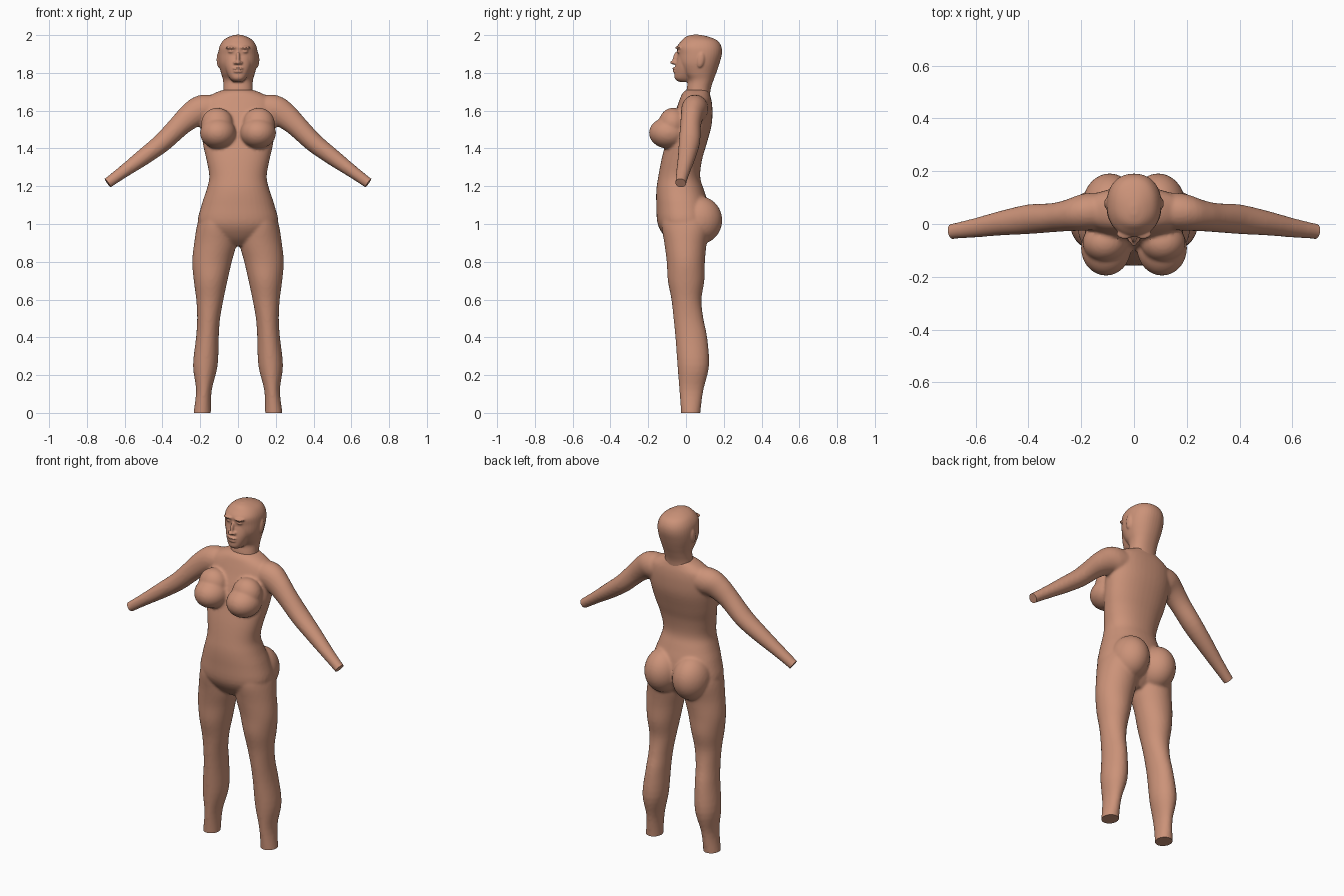
import bpy, bmesh, math
from mathutils import Vector, Matrix

if "Cube" in bpy.data.objects:
    bpy.data.objects.remove(bpy.data.objects["Cube"])

skin = bpy.data.materials.new("skin")
skin.diffuse_color = (0.60, 0.29, 0.19, 1)
skin.use_nodes = True
skin.node_tree.nodes["Principled BSDF"].inputs["Base Color"].default_value = skin.diffuse_color
N = 40


def spow(v, p):
    return math.copysign(abs(v) ** p, v)


def skin_rings(bm, rings):
    """Bridge a list of point rings into a closed tube."""
    loops = [[bm.verts.new(p) for p in r] for r in rings]
    faces = [bm.faces.new(loops[0]), bm.faces.new(loops[-1])]
    for a, b in zip(loops, loops[1:]):
        for i in range(N):
            j = (i + 1) % N
            faces.append(bm.faces.new((a[i], a[j], b[j], b[i])))
    bmesh.ops.recalc_face_normals(bm, faces=faces)


def spline(rows, steps=4):
    """Catmull-Rom refinement of a table of section values."""
    rows = [Vector(r) for r in rows]
    out = []
    for i in range(len(rows) - 1):
        p0, p1, p2, p3 = (rows[max(i - 1, 0)], rows[i], rows[i + 1],
                          rows[min(i + 2, len(rows) - 1)])
        for s in range(steps):
            t = s / steps
            out.append(0.5 * (2 * p1 + (p2 - p0) * t
                              + (2 * p0 - 5 * p1 + 4 * p2 - p3) * t * t
                              + (3 * p1 - p0 - 3 * p2 + p3) * t ** 3))
    return out + [rows[-1]]


def upright(bm, rows, e=0.9, sx=1):
    """Loft upright sections: z, x min, x max, y front, y back."""
    rings = []
    for z, x0, x1, y0, y1 in spline(rows):
        rings.append([(sx * ((x0 + x1) / 2 + (x1 - x0) / 2 * spow(math.cos(a), e)),
                       (y0 + y1) / 2 + (y1 - y0) / 2 * spow(math.sin(a), e), z)
                      for a in (math.tau * k / N for k in range(N))])
    skin_rings(bm, rings)


def centred(bm, rows, e=0.9):
    """Loft symmetric sections: z, half width, y front, y back."""
    upright(bm, [(z, -w, w, f, b) for z, w, f, b in rows], e)


def tube(bm, rows, sx):
    """Loft along a path: x, y, z, radius, depth radius."""
    pts = spline(rows)
    rings = []
    for i, p in enumerate(pts):
        d = Vector(pts[min(i + 1, len(pts) - 1)][:3]) - Vector(pts[max(i - 1, 0)][:3])
        up = Vector((-d.z, 0, d.x)).normalized()
        c = Vector(p[:3])
        ring = []
        for k in range(N):
            a = math.tau * k / N
            q = c + up * p[3] * math.cos(a) + Vector((0, p[4] * math.sin(a), 0))
            ring.append((sx * q.x, q.y, q.z))
        rings.append(ring)
    skin_rings(bm, rings)


def ball(bm, c, r, tilt=0):
    m = Matrix.Translation(c) @ Matrix.Rotation(tilt, 4, 'X') @ Matrix.Diagonal((*r, 1))
    bmesh.ops.create_uvsphere(bm, u_segments=32, v_segments=20, radius=1, matrix=m)


def fuse(name, bm, voxel, smooth):
    """Merge overlapping parts into one smooth surface."""
    me = bpy.data.meshes.new(name)
    bm.to_mesh(me)
    bm.free()
    ob = bpy.data.objects.new(name, me)
    bpy.context.collection.objects.link(ob)
    bpy.ops.object.select_all(action='DESELECT')
    ob.select_set(True)
    bpy.context.view_layer.objects.active = ob
    r = ob.modifiers.new("remesh", 'REMESH')
    r.mode = 'VOXEL'
    r.voxel_size = voxel
    s = ob.modifiers.new("smooth", 'SMOOTH')
    s.factor = 0.5
    s.iterations = smooth
    for m in ("remesh", "smooth"):
        bpy.ops.object.modifier_apply(modifier=m)
    ob.data.materials.clear()
    ob.data.materials.append(skin)
    return ob


def trim(ob, point, normal, keep):
    """Cut a limb end flat and cap it."""
    bm = bmesh.new()
    bm.from_mesh(ob.data)
    vs = [v for v in bm.verts if keep(v.co)]
    s = set(vs)
    es = [e for e in bm.edges if all(v in s for v in e.verts)]
    fs = [f for f in bm.faces if all(v in s for v in f.verts)]
    bmesh.ops.bisect_plane(bm, geom=vs + es + fs, plane_co=point,
                           plane_no=normal, clear_outer=True)
    bmesh.ops.holes_fill(bm, edges=[e for e in bm.edges if e.is_boundary], sides=0)
    bm.to_mesh(ob.data)
    bm.free()


# Body: torso
bm = bmesh.new()
centred(bm, [(0.885, .05, -.06, .05), (.93, .15, -.11, .09), (1.0, .212, -.15, .13),
             (1.1, .193, -.157, .12), (1.18, .167, -.157, .095), (1.25, .152, -.147, .075),
             (1.34, .167, -.13, .085), (1.42, .185, -.11, .108), (1.52, .198, -.085, .135),
             (1.6, .2, -.055, .14), (1.655, .185, -.035, .135), (1.69, .13, -.02, .125),
             (1.71, .08, 0, .12)])
for sx in (1, -1):
    # Legs
    upright(bm, [(1.08, .03, .185, -.12, .1), (1.0, .012, .215, -.13, .13),
                 (.9, .008, .232, -.115, .11), (.8, .033, .242, -.102, .1),
                 (.7, .056, .234, -.096, .097), (.6, .077, .221, -.077, .082),
                 (.5, .095, .216, -.066, .092), (.4, .102, .222, -.056, .112),
                 (.25, .108, .238, -.045, .122), (.12, .139, .222, -.035, .092),
                 (0, .144, .235, -.026, .076), (-.04, .144, .235, -.026, .076)], 1, sx)
    # Arms
    tube(bm, [(.11, .05, 1.61, .07, .07), (.19, .045, 1.605, .078, .07),
              (.25, .033, 1.572, .069, .06), (.31, .024, 1.52, .058, .055),
              (.4, .018, 1.432, .051, .056), (.5, .004, 1.355, .044, .047),
              (.6, -.014, 1.282, .034, .037), (.69, -.028, 1.217, .028, .029),
              (.73, -.034, 1.189, .028, .029)], sx)
    # Chest
    ball(bm, (sx * .106, -.092, 1.482), (.095, .104, .083))
    ball(bm, (sx * .11, -.07, 1.53), (.085, .075, .085))
    # Buttocks
    ball(bm, (sx * .092, .07, 1.02), (.104, .122, .127))
body = fuse("body", bm, 0.008, 5)
trim(body, (0, 0, 0), (0, 0, -1), lambda c: c.z < .1)
for sx in (1, -1):
    trim(body, (sx * .69, -.028, 1.217), (sx * .82, -.12, -.57),
         lambda c: c.x * sx > .5)

# Head: skull and neck
bm = bmesh.new()
centred(bm, [(1.65, .085, 0, .125), (1.71, .078, .003, .13), (1.76, .079, .008, .145),
             (1.8, .09, -.02, .16), (1.85, .102, -.042, .177), (1.9, .104, -.044, .19),
             (1.94, .098, -.046, .187), (1.972, .078, -.022, .165),
             (1.992, .046, 0, .118), (2.002, .012, .035, .07)])
# Jaw and cheeks
centred(bm, [(1.752, .025, -.035, .05), (1.768, .042, -.058, .06), (1.8, .06, -.06, .08),
             (1.84, .075, -.056, .1), (1.885, .08, -.046, .1)])
# Nose
ball(bm, (0, -.062, 1.855), (.015, .022, .011))
ball(bm, (0, -.054, 1.88), (.010, .015, .036), -.25)
# Lips
ball(bm, (0, -.058, 1.823), (.028, .014, .007))
ball(bm, (0, -.058, 1.808), (.025, .013, .007))
for sx in (1, -1):
    ball(bm, (sx * .014, -.056, 1.853), (.011, .013, .009))
    # Brow and eyelid
    ball(bm, (sx * .034, -.036, 1.934), (.032, .021, .009))
    ball(bm, (sx * .036, -.03, 1.913), (.018, .019, .009))
    # Ear
    ball(bm, (sx * .1, .078, 1.87), (.013, .021, .043), -.15)
head = fuse("head", bm, 0.005, 2)

for ob in (body, head):
    bpy.ops.object.select_all(action='DESELECT')
    ob.select_set(True)
    bpy.context.view_layer.objects.active = ob
    bpy.ops.object.shade_smooth_by_angle(angle=math.radians(45))
